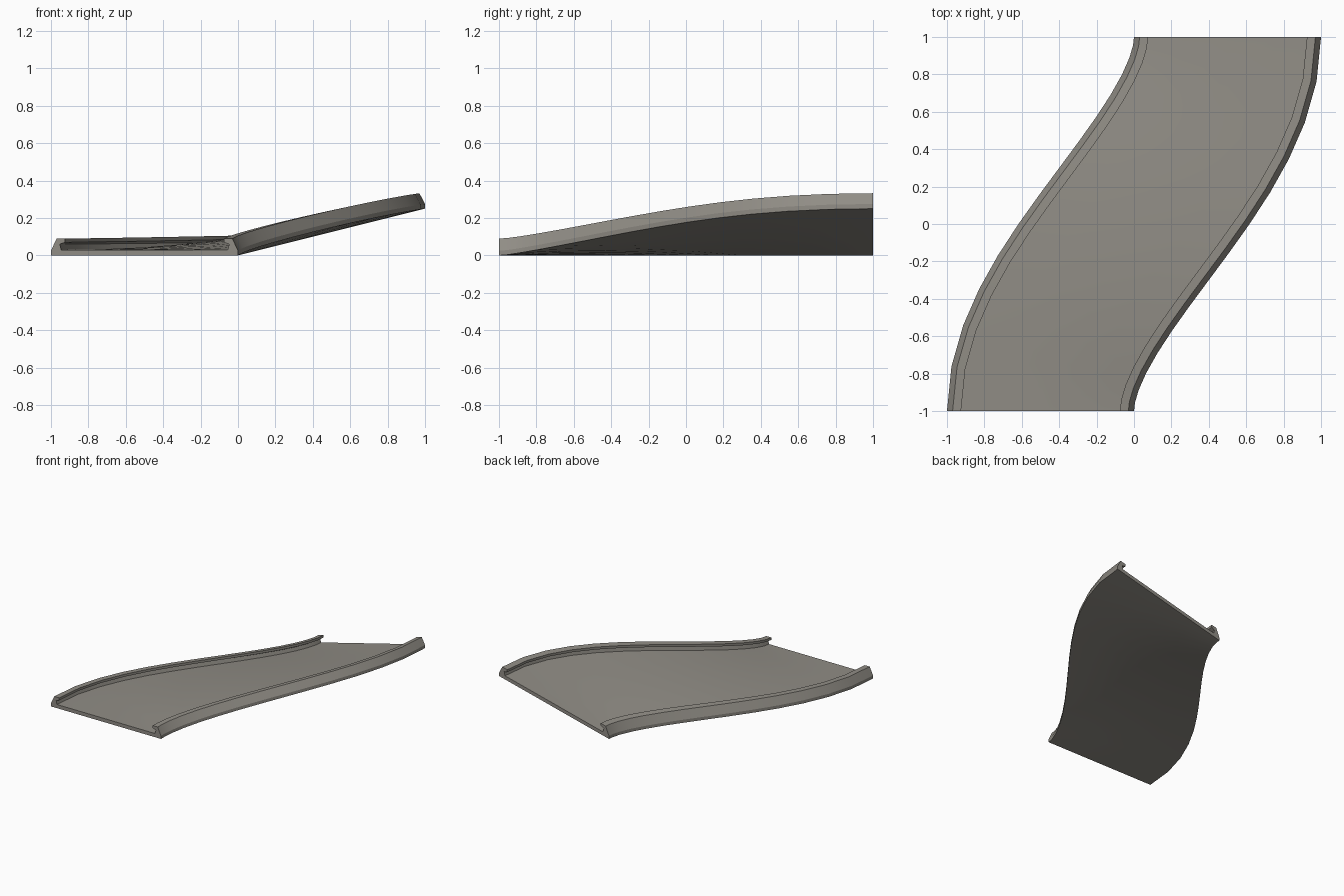
import bpy, bmesh, math
from mathutils import Vector

if "Cube" in bpy.data.objects:
    bpy.data.objects.remove(bpy.data.objects["Cube"])

STEPS = 14      # segments along the S-curve
RISE = 0.25     # banking of the right edge at the far end
HANDLE = 0.66   # length of the end handles of the centre curve

mat = bpy.data.materials.new("warm grey")
mat.diffuse_color = (0.28, 0.265, 0.235, 1)
mat.use_nodes = True
mat.node_tree.nodes["Principled BSDF"].inputs["Base Color"].default_value = mat.diffuse_color

# rail half of the cross-section: distance in from the edge, height
rail = [(0, 0), (0, 0.025), (0.03, 0.09), (0.075, 0.09),
        (0.075, 0.07), (0.047, 0.06), (0.055, 0.03)]
deck = [(u, 0.03) for u in (0.25, 0.5, 0.75)]
under = [(u, 0.0) for u in (0.75, 0.5, 0.25)]
profile = rail + deck + [(1 - u, z) for u, z in reversed(rail)] + under


def centre(t):
    """Point and right-hand normal on the S-shaped centre line."""
    p = [Vector(c) for c in ((-0.5, -1), (-0.5, -1 + HANDLE),
                             (0.5, 1 - HANDLE), (0.5, 1))]
    s = 1 - t
    pos = p[0]*s**3 + p[1]*3*s*s*t + p[2]*3*s*t*t + p[3]*t**3
    d = ((p[1]-p[0])*s*s + (p[2]-p[1])*2*s*t + (p[3]-p[2])*t*t).normalized()
    return pos, Vector((d.y, -d.x))


# loft the section along the curve, banking it gradually
bm = bmesh.new()
rings = []
for i in range(STEPS + 1):
    t = i / STEPS
    pos, nor = centre(t)
    bank = RISE * t * t * (3 - 2 * t)
    ring = []
    for u, z in profile:
        q = pos + nor * (u - 0.5)
        ring.append(bm.verts.new((q.x, q.y, z + bank * u)))
    rings.append(ring)
n = len(profile)
for a, b in zip(rings, rings[1:]):
    for j in range(n):
        k = (j + 1) % n
        bm.faces.new((a[j], a[k], b[k], b[j]))
bm.faces.new(rings[0])
bm.faces.new(rings[-1][::-1])
bmesh.ops.recalc_face_normals(bm, faces=bm.faces[:])

mesh = bpy.data.meshes.new("banked_track")
bm.to_mesh(mesh)
bm.free()
mesh.materials.append(mat)
track = bpy.data.objects.new("banked_track", mesh)
bpy.context.collection.objects.link(track)

# smooth sweep with crisp rail edges
bpy.context.view_layer.objects.active = track
track.select_set(True)
bpy.ops.object.shade_smooth_by_angle(angle=math.radians(20))
